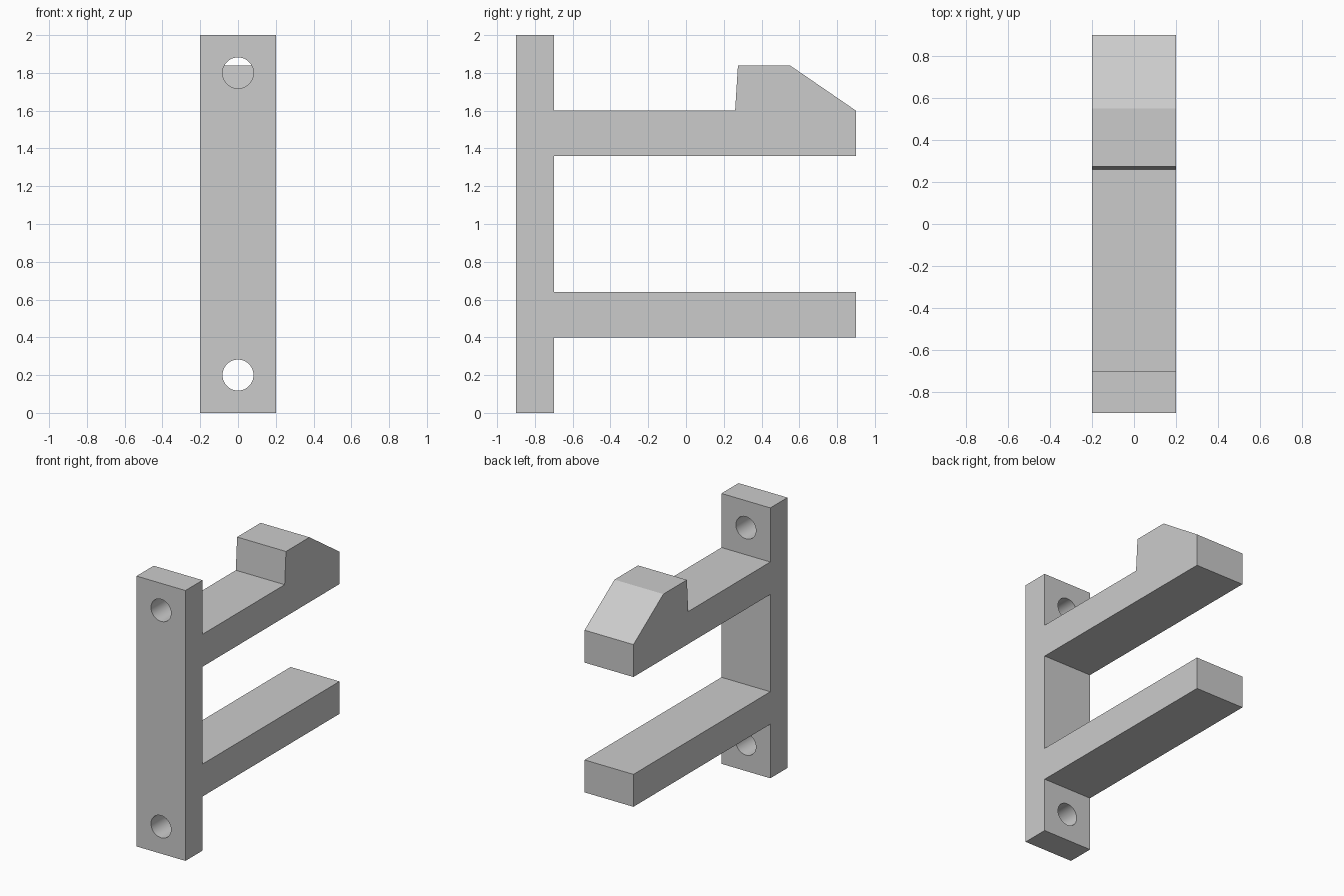
import bpy
import bmesh
import math
from mathutils import Vector

cube = bpy.data.objects.get("Cube")
if cube:
    bpy.data.objects.remove(cube, do_unlink=True)

# Single plain grey
grey = bpy.data.materials.new("plain_grey")
grey.use_nodes = True
COLOUR = (0.6, 0.6, 0.6, 1.0)
grey.diffuse_color = COLOUR
grey.node_tree.nodes["Principled BSDF"].inputs["Base Color"].default_value = COLOUR

HALF_WIDTH = 0.2

# Side profile (y, z): wall plate, lower arm, upper arm with hooked end
profile = [
    (-0.9, 0), (-0.7, 0),
    (-0.7, 0.4), (0.9, 0.4), (0.9, 0.64), (-0.7, 0.64),
    (-0.7, 1.36), (0.9, 1.36), (0.9, 1.6), (0.55, 1.84),
    (0.275, 1.84), (0.26, 1.6), (-0.7, 1.6),
    (-0.7, 2), (-0.9, 2),
]

# Bracket body: the profile extruded across the width
bm = bmesh.new()
side = bm.faces.new([bm.verts.new((-HALF_WIDTH, y, z)) for y, z in profile])
extruded = bmesh.ops.extrude_face_region(bm, geom=[side])["geom"]
bmesh.ops.translate(bm, vec=Vector((2 * HALF_WIDTH, 0, 0)),
                    verts=[v for v in extruded if isinstance(v, bmesh.types.BMVert)])
bmesh.ops.recalc_face_normals(bm, faces=bm.faces)
mesh = bpy.data.meshes.new("bracket")
bm.to_mesh(mesh)
bm.free()
mesh.materials.append(grey)
bracket = bpy.data.objects.new("bracket", mesh)
bpy.context.collection.objects.link(bracket)


# Round screw holes through the wall plate
def drill_hole(z):
    bpy.ops.mesh.primitive_cylinder_add(vertices=64, radius=0.082, depth=0.4,
                                        location=(0, -0.8, z),
                                        rotation=(math.pi / 2, 0, 0))
    cutter = bpy.context.object
    cutter.name = "hole_cutter"
    cutter.hide_render = True
    cutter.data.materials.append(grey)
    cut = bracket.modifiers.new("screw_hole", 'BOOLEAN')
    cut.operation = 'DIFFERENCE'
    cut.solver = 'EXACT'
    cut.object = cutter
    bpy.context.view_layer.objects.active = bracket
    bpy.ops.object.modifier_apply(modifier=cut.name)
    bpy.data.objects.remove(cutter, do_unlink=True)


for height in (0.2, 1.8):
    drill_hole(height)

# Smooth hole walls, crisp edges elsewhere
bpy.ops.object.select_all(action='DESELECT')
bracket.select_set(True)
bpy.context.view_layer.objects.active = bracket
bpy.ops.object.shade_smooth_by_angle(angle=math.radians(30))
